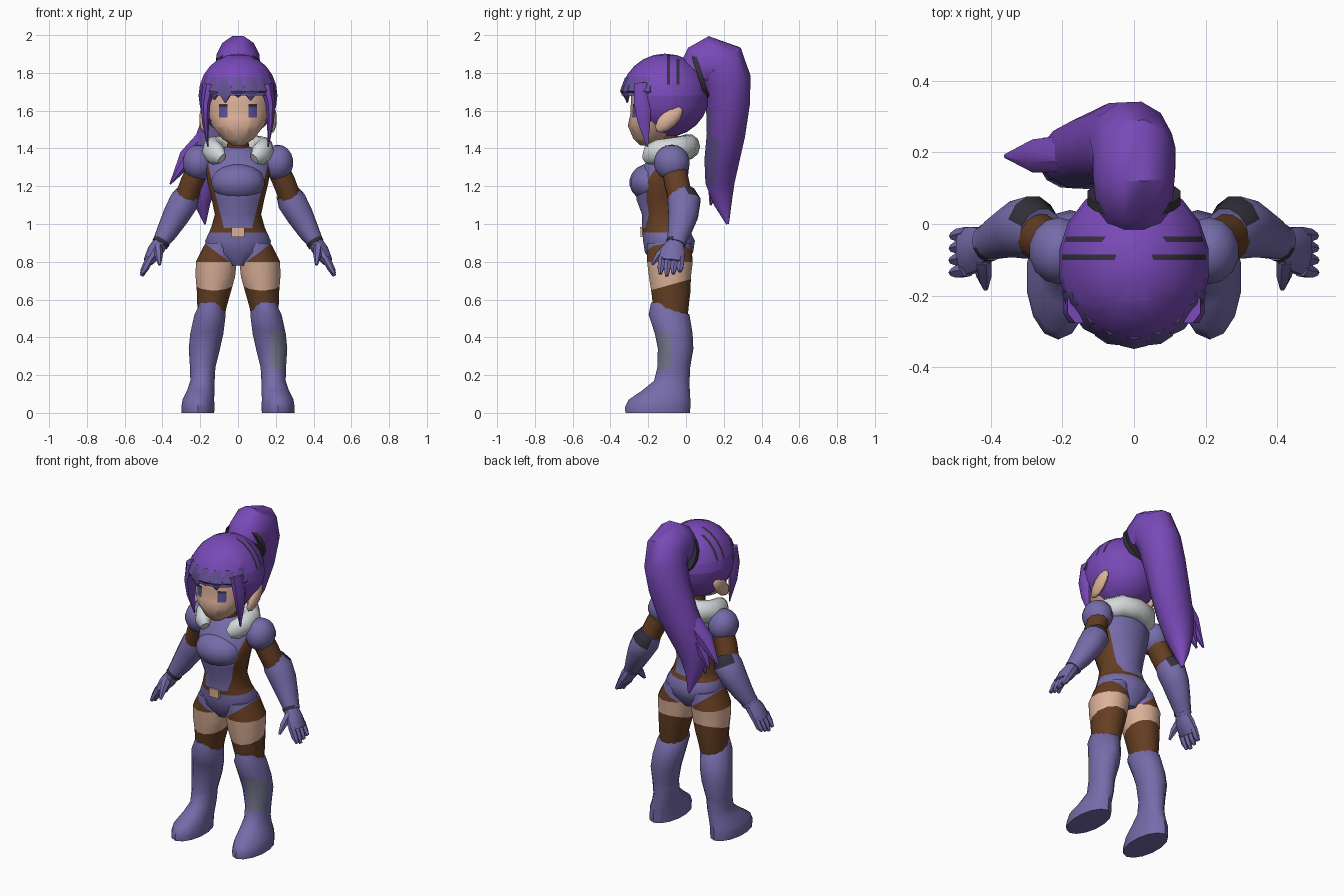
import bpy, bmesh, math
from mathutils import Vector, Matrix

cube = bpy.data.objects.get("Cube")
if cube:
    bpy.data.objects.remove(cube, do_unlink=True)

COLOURS = {
    "hair_purple": (0.19, 0.067, 0.48),
    "fringe_purple": (0.13, 0.085, 0.3),
    "suit_lavender": (0.18, 0.148, 0.4),
    "brown": (0.13, 0.048, 0.016),
    "skin": (0.72, 0.44, 0.32),
    "fur_white": (0.66, 0.69, 0.69),
    "dark": (0.035, 0.03, 0.045),
    "shin_grey": (0.17, 0.18, 0.26),
    "eye_indigo": (0.1, 0.085, 0.31),
}
KEYS = list(COLOURS)
MATS = []
for key, rgb in COLOURS.items():
    m = bpy.data.materials.new(key)
    m.use_nodes = True
    m.diffuse_color = (*rgb, 1)
    bsdf = m.node_tree.nodes["Principled BSDF"]
    bsdf.inputs["Base Color"].default_value = (*rgb, 1)
    bsdf.inputs["Roughness"].default_value = 0.8
    MATS.append(m)
X, Y, Z = Vector((1, 0, 0)), Vector((0, 1, 0)), Vector((0, 0, 1))


def finish(name, bm, colour, cuts=(), rule=None, drop=None):
    """Cut along planes, drop and colour faces by rule, and make the object."""
    for co, no in cuts:
        geom = bm.verts[:] + bm.edges[:] + bm.faces[:]
        bmesh.ops.bisect_plane(bm, geom=geom, plane_co=co, plane_no=no)
    if drop:
        bad = [f for f in bm.faces if drop(f.calc_center_median())]
        bmesh.ops.delete(bm, geom=bad, context="FACES")
    bmesh.ops.recalc_face_normals(bm, faces=bm.faces[:])
    used = [colour]
    for f in bm.faces:
        key = rule(f.calc_center_median()) if rule else colour
        if key not in used:
            used.append(key)
        f.material_index = used.index(key)
    mesh = bpy.data.meshes.new(name)
    bm.to_mesh(mesh)
    bm.free()
    for key in used:
        mesh.materials.append(MATS[KEYS.index(key)])
    obj = bpy.data.objects.new(name, mesh)
    bpy.context.collection.objects.link(obj)
    bpy.ops.object.select_all(action="DESELECT")
    obj.select_set(True)
    bpy.context.view_layer.objects.active = obj
    bpy.ops.object.shade_smooth_by_angle(angle=math.radians(42))


def tube(name, rings, colour, ref=X, axis=None, sides=12, s=1, cuts=(), rule=None):
    """Skin elliptical rings (x, y, z, a, b); a fixed axis keeps the rings parallel."""
    bm = bmesh.new()
    pts = [Vector((s * r[0], r[1], r[2])) for r in rings]
    loops = []
    for i, r in enumerate(rings):
        t = axis or (pts[min(i + 1, len(pts) - 1)] - pts[max(i - 1, 0)]).normalized()
        u = (ref - ref.dot(t) * t).normalized()
        v = t.cross(u)
        angles = [math.tau * (k + 0.5) / sides for k in range(sides)]
        loops.append([bm.verts.new(pts[i] + u * r[3] * math.cos(a) + v * r[4] * math.sin(a))
                      for a in angles])
    for lo, hi in zip(loops, loops[1:]):
        for k in range(sides):
            n = (k + 1) % sides
            bm.faces.new((lo[k], lo[n], hi[n], hi[k]))
    bm.faces.new(loops[0])
    bm.faces.new(loops[-1])
    finish(name, bm, colour, cuts, rule)


def ball(name, centre, size, colour, tilt=0, seg=14, **paint):
    """Ellipsoid, tilted about x."""
    bm = bmesh.new()
    mat = Matrix.Translation(centre) @ Matrix.Rotation(tilt, 4, "X") @ Matrix.Diagonal((*size, 1))
    bmesh.ops.create_uvsphere(bm, u_segments=seg, v_segments=seg * 2 // 3, radius=1, matrix=mat)
    finish(name, bm, colour, **paint)


# Suit colours: front and back panel, belt, briefs, shorts
PANEL, BRIEF, BAND = 0.25, 0.75, 0.28


def suit(c):
    if c.z > 0.98:
        return "suit_lavender" if abs(c.x) < 0.075 + PANEL * (c.z - 0.98) else "brown"
    if c.z > 0.955:
        return "brown"
    return "suit_lavender" if c.z > 0.765 + BRIEF * abs(c.x) else "brown"


def leg_colours(c):
    if c.z > 0.8:
        return suit(c)
    return "skin" if c.z > 0.645 + BAND * (c.y + 0.2) else "brown"


brief_cuts = [((0, 0, 0.765), (k * BRIEF, 0, -1)) for k in (1, -1)]
panel_cuts = [((k * 0.075, 0, 0.98), (k, 0, -PANEL)) for k in (1, -1)]
belt_cuts = [((0, 0, z), Z) for z in (0.955, 0.98)]

tube("torso", [
    (0, -0.09, 0.78, 0.06, 0.08), (0, -0.09, 0.85, 0.16, 0.13), (0, -0.09, 0.91, 0.178, 0.14),
    (0, -0.11, 0.98, 0.145, 0.125), (0, -0.12, 1.05, 0.125, 0.115), (0, -0.13, 1.13, 0.142, 0.135),
    (0, -0.13, 1.22, 0.165, 0.14), (0, -0.1, 1.32, 0.175, 0.12), (0, -0.085, 1.38, 0.12, 0.085),
    (0, -0.08, 1.41, 0.06, 0.06)], "suit_lavender", axis=Z, sides=16,
    cuts=brief_cuts + panel_cuts + belt_cuts, rule=suit)
ball("bust", (0, -0.19, 1.22), (0.145, 0.11, 0.1), "suit_lavender")
tube("neck", [(0, -0.08, 1.34, 0.065, 0.065), (0, -0.1, 1.48, 0.055, 0.055)], "brown", axis=Z)
tube("belt_buckle", [(0, -0.225, 0.93, 0.048, 0.022), (0, -0.227, 0.985, 0.048, 0.022)],
     "skin", axis=Z, sides=4)

# Fur collar, open at the front
half = [(0.085, -0.21, 1.345, 0.03, 0.025), (0.11, -0.19, 1.365, 0.058, 0.045),
        (0.135, -0.14, 1.385, 0.065, 0.055), (0.132, -0.06, 1.395, 0.067, 0.06),
        (0.085, 0.0, 1.405, 0.067, 0.06)]
other = [(-r[0], *r[1:]) for r in reversed(half)]
tube("fur_collar", half + [(0, 0.015, 1.41, 0.067, 0.06)] + other, "fur_white", ref=Z, sides=10)


def boot_colours(c):
    plate = c.x > 0.17 and c.y < -0.075 and 0.23 < c.z < 0.43
    return "shin_grey" if plate else "suit_lavender"


def gauntlet_colours(c):
    return "dark" if c.z > 1.13 and c.y > 0.01 else "suit_lavender"


def cuff_colours(c):
    return "dark" if c.y < -0.065 else "suit_lavender"


for s, side in ((1, "left"), (-1, "right")):
    # Leg, boot and foot
    tube(side + "_leg", [
        (0.095, -0.09, 0.9, 0.08, 0.12), (0.115, -0.085, 0.8, 0.112, 0.125),
        (0.12, -0.085, 0.72, 0.108, 0.115), (0.128, -0.08, 0.64, 0.093, 0.107),
        (0.138, -0.08, 0.56, 0.08, 0.097), (0.145, -0.078, 0.48, 0.07, 0.088)],
        "brown", axis=Z, s=s, rule=leg_colours,
        cuts=brief_cuts + [((0, 0, 0.8), Z), ((0, -0.2, 0.645), (0, -BAND, 1))])
    tube(side + "_boot", [
        (0.145, -0.125, 0.585, 0.055, 0.06), (0.148, -0.09, 0.52, 0.085, 0.108),
        (0.165, -0.065, 0.42, 0.09, 0.1), (0.178, -0.055, 0.34, 0.085, 0.094),
        (0.187, -0.065, 0.24, 0.069, 0.087), (0.188, -0.075, 0.17, 0.066, 0.094),
        (0.197, -0.105, 0.12, 0.074, 0.125), (0.21, -0.14, 0.07, 0.086, 0.163),
        (0.212, -0.15, 0.03, 0.09, 0.173), (0.212, -0.15, 0, 0.088, 0.171)],
        "suit_lavender", axis=Z, s=s, sides=14, rule=boot_colours,
        cuts=[((0, 0, z), Z) for z in (0.23, 0.43)] + [((0.17, 0, 0), X)])

    # Arm
    ball(side + "_shoulder_pad", (s * 0.21, -0.075, 1.325), (0.085, 0.095, 0.095), "suit_lavender")
    tube(side + "_upper_arm", [
        (0.19, -0.07, 1.34, 0.065, 0.06), (0.245, -0.05, 1.22, 0.068, 0.062),
        (0.29, -0.02, 1.1, 0.065, 0.06)], "brown", ref=Y, s=s)
    tube(side + "_gauntlet", [
        (0.262, -0.025, 1.165, 0.072, 0.064), (0.285, -0.01, 1.12, 0.09, 0.08),
        (0.325, -0.015, 1.05, 0.082, 0.074), (0.375, -0.035, 0.96, 0.063, 0.058),
        (0.415, -0.055, 0.895, 0.048, 0.042)], "suit_lavender", ref=Y, s=s, rule=gauntlet_colours)
    tube(side + "_cuff", [(0.403, -0.05, 0.91, 0.054, 0.048), (0.414, -0.055, 0.893, 0.053, 0.046)],
         "suit_lavender", ref=Y, s=s, rule=cuff_colours)
    tube(side + "_palm", [
        (0.41, -0.055, 0.9, 0.045, 0.04), (0.44, -0.07, 0.855, 0.066, 0.042),
        (0.475, -0.078, 0.8, 0.07, 0.028)], "suit_lavender", ref=Y, sides=10, s=s)
    for i, name in enumerate(("index", "middle", "ring", "little")):
        y = -0.128 + 0.034 * i
        reach = 0.725 + 0.012 * abs(i - 1)
        tube(f"{side}_{name}_finger", [
            (0.465, y, 0.82, 0.02, 0.022), (0.49, y - 0.005, 0.77, 0.02, 0.02),
            (0.51, y - 0.008, reach, 0.01, 0.01)], "suit_lavender", ref=Y, sides=6, s=s)
    tube(side + "_thumb", [
        (0.425, -0.095, 0.88, 0.028, 0.026), (0.42, -0.145, 0.835, 0.022, 0.022),
        (0.415, -0.18, 0.785, 0.008, 0.008)], "suit_lavender", ref=Y, sides=6, s=s)

    # Ear and long side lock
    ball(side + "_ear", (s * 0.18, -0.09, 1.555), (0.026, 0.046, 0.092), "skin", tilt=-0.8, seg=10)
    tube(side + "_side_lock", [
        (0.15, -0.23, 1.74, 0.04, 0.05), (0.172, -0.23, 1.64, 0.028, 0.05),
        (0.172, -0.222, 1.54, 0.02, 0.036), (0.16, -0.205, 1.41, 0.003, 0.004)],
        "hair_purple", sides=8, s=s)


# Face with cut-in eyes
def face_colours(c):
    if c.y < -0.18 and 0.055 < abs(c.x) < 0.1:
        if 1.565 < c.z < 1.62:
            return "eye_indigo"
        if 1.62 < c.z < 1.635:
            return "dark"
    return "skin"


eye_cuts = [((x, 0, 0), X) for x in (-0.1, -0.055, 0.055, 0.1)]
eye_cuts += [((0, 0, z), Z) for z in (1.565, 1.62, 1.635)]
tube("head", [
    (0, -0.21, 1.415, 0.03, 0.03), (0, -0.19, 1.45, 0.085, 0.088), (0, -0.165, 1.52, 0.142, 0.143),
    (0, -0.14, 1.58, 0.168, 0.155), (0, -0.13, 1.68, 0.175, 0.16), (0, -0.12, 1.78, 0.13, 0.13)],
    "skin", axis=Z, sides=14, cuts=eye_cuts, rule=face_colours)


# Hair cap, open over the face, with dark streaks on both sides
def cap_colours(c):
    streak = -0.05 < c.y < -0.035 or -0.1 < c.y < -0.085
    if streak and abs(c.x) > 0.07 and c.z > 1.73:
        return "dark"
    return "fringe_purple" if c.y < -0.24 and c.z < 1.74 else "hair_purple"


cap_cuts = [((0, y, 0), Y) for y in (-0.24, -0.21, -0.1, -0.085, -0.05, -0.035)]
cap_cuts += [((0, 0, z), Z) for z in (1.68, 1.74)]
ball("hair_cap", (0, -0.11, 1.68), (0.212, 0.232, 0.222), "hair_purple", seg=18, cuts=cap_cuts,
     rule=cap_colours, drop=lambda c: c.y < -0.21 and c.z < 1.68)

# Jagged fringe strands around the forehead
for i in range(7):
    a = math.radians(-60 + 20 * i)
    dx, dy = math.sin(a), -math.cos(a)
    tip = 1.63 + 0.022 * (i % 2) + 0.006 * i
    root, mid, end = [(dx * 0.2 * k, -0.11 + dy * 0.22 * k) for k in (0.88, 1.0, 0.97)]
    tube(f"fringe_strand_{i + 1}", [
        (*root, 1.77, 0.03, 0.02), (*mid, 1.7, 0.046, 0.02), (*end, tip, 0.004, 0.004)],
        "fringe_purple", ref=Vector((-dy, dx, 0)), sides=6)


# Hair tie, and ponytail sweeping to the right with a duller inner side
def tail_colours(c):
    return "fringe_purple" if c.y < 0.15 and 1.2 < c.z < 1.65 else "hair_purple"


tube("hair_tie", [(0, 0.06, 1.79, 0.132, 0.138), (0, 0.085, 1.798, 0.132, 0.138)], "dark",
     axis=Vector((0, 0.95, 0.31)), sides=16)
tube("ponytail", [
    (0, 0.06, 1.8, 0.105, 0.11), (0, 0.09, 1.835, 0.112, 0.13), (0, 0.135, 1.86, 0.118, 0.14),
    (0, 0.18, 1.845, 0.12, 0.145), (-0.01, 0.215, 1.76, 0.122, 0.133),
    (-0.04, 0.222, 1.64, 0.125, 0.12), (-0.09, 0.212, 1.48, 0.125, 0.105),
    (-0.15, 0.19, 1.34, 0.115, 0.095), (-0.185, 0.18, 1.22, 0.085, 0.08),
    (-0.19, 0.195, 1.11, 0.045, 0.05), (-0.175, 0.22, 1.0, 0.005, 0.008)],
    "hair_purple", rule=tail_colours)
tips = (("outer", -0.36, 0.19, 1.21), ("middle", -0.3, 0.2, 1.18), ("inner", -0.23, 0.13, 1.1))
for name, x, y, z in tips:
    tube(f"ponytail_{name}_tip", [
        (-0.11, 0.2, 1.5, 0.07, 0.06), ((x - 0.13) * 0.55, (y + 0.19) / 2, z + 0.14, 0.05, 0.05),
        (x, y, z, 0.004, 0.006)], "hair_purple", sides=8)
